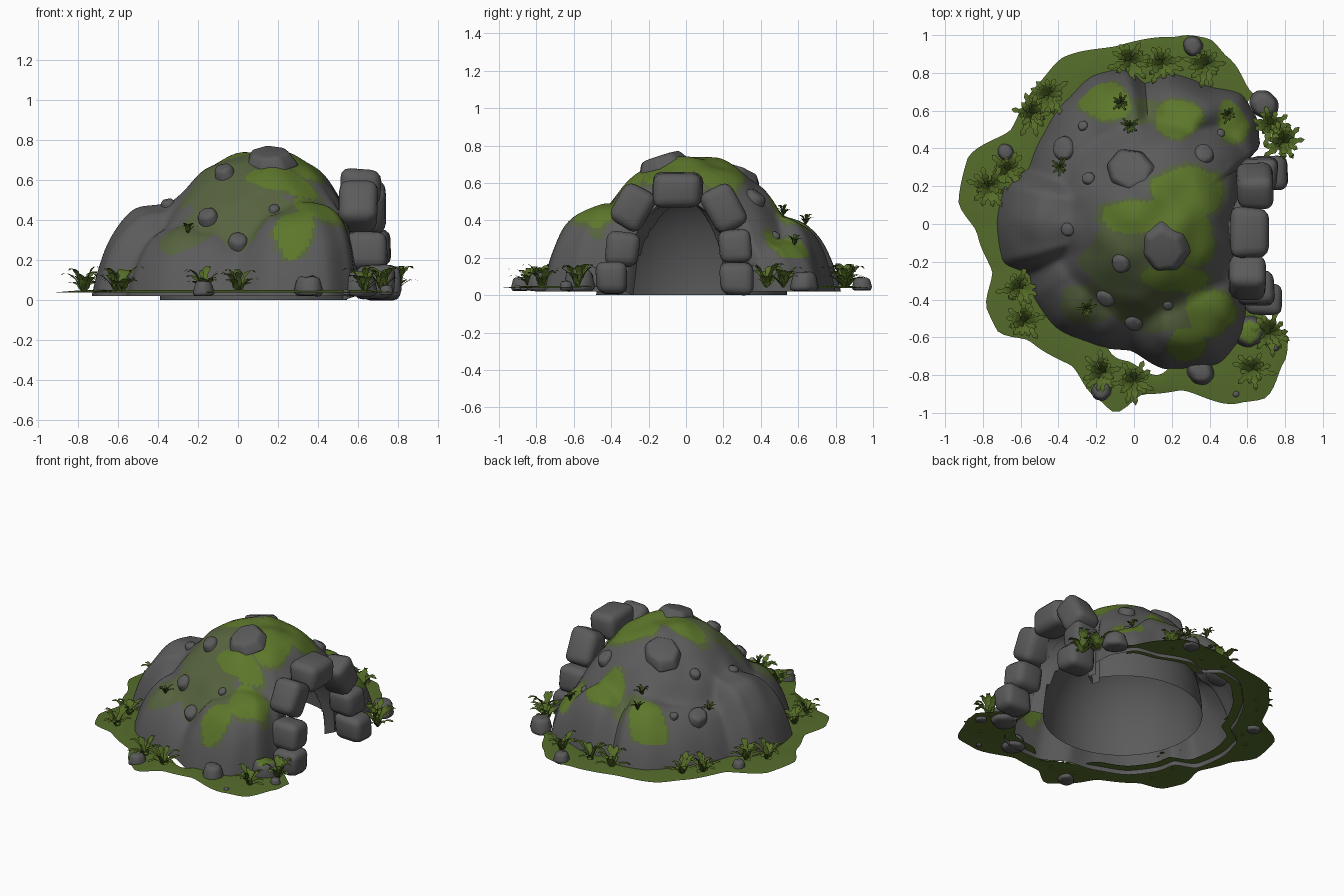
import bpy, bmesh, math, random
from mathutils import Vector, Matrix, noise
from mathutils.bvhtree import BVHTree

random.seed(4)
if "Cube" in bpy.data.objects:
    bpy.data.objects.remove(bpy.data.objects["Cube"])


def material(name, color):
    mat = bpy.data.materials.new(name)
    mat.use_nodes = True
    mat.diffuse_color = (*color, 1)
    mat.node_tree.nodes["Principled BSDF"].inputs["Base Color"].default_value = (*color, 1)
    return mat


STONE = material("stone grey", (.105, .105, .105))
MOSS = material("moss green", (.11, .185, .024))
FADED = material("faded moss", (.095, .125, .05))
GROUND = material("ground green", (.09, .15, .024))
LEAF = material("leaf green", (.09, .15, .02))
DARK_LEAF = material("dark leaf green", (.05, .08, .013))

CENTRE = Vector((.12, .03, 0))
smooth_parts = []


def finish(name, bm, *mats, smooth=True):
    """Turn a bmesh into a named object with its materials."""
    mesh = bpy.data.meshes.new(name)
    bm.to_mesh(mesh)
    bm.free()
    for mat in mats:
        mesh.materials.append(mat)
    obj = bpy.data.objects.new(name, mesh)
    bpy.context.collection.objects.link(obj)
    if smooth:
        smooth_parts.append(obj)


def outline(points):
    """Make a smooth function of angle from points around the centre."""
    keys = []
    for x, y, *extra in points:
        dx, dy = x - CENTRE.x, y - CENTRE.y
        keys.append((math.atan2(dy, dx) % math.tau, math.hypot(dx, dy), *extra))
    keys.sort()
    first, last = keys[0], keys[-1]
    keys = [(last[0] - math.tau, *last[1:])] + keys + [(first[0] + math.tau, *first[1:])]

    def at(angle):
        angle %= math.tau
        for a, b in zip(keys, keys[1:]):
            if a[0] <= angle <= b[0]:
                u = (angle - a[0]) / (b[0] - a[0])
                u = u * .4 + u * u * (3 - 2 * u) * .6
                return [p + (q - p) * u for p, q in zip(a[1:], b[1:])]
    return at


# Mound footprint: x, y and shoulder height
mound = outline([
    (.56, -.25, .5), (.6, -.42, .45), (.56, -.62, .48), (.45, -.74, .48), (.18, -.77, .44),
    (-.02, -.67, .3), (-.22, -.64, .36), (-.42, -.55, .39), (-.53, -.4, .37), (-.56, -.27, .36),
    (-.7, -.2, .45), (-.73, 0, .49), (-.69, .2, .48), (-.56, .3, .38), (-.5, .45, .38),
    (-.36, .66, .4), (-.22, .79, .42), (-.05, .83, .42), (.06, .75, .36), (.2, .8, .42),
    (.4, .73, .43), (.57, .69, .31), (.64, .58, .3), (.67, .42, .3), (.57, .3, .45), (.55, 0, .5)])

# Outer edge of the ground
lawn = outline([
    (.62, .7), (.5, .88), (.4, .98), (.3, 1), (.2, .99), (-.1, .94), (-.38, .88), (-.5, .75),
    (-.65, .5), (-.88, .35), (-.93, .12), (-.83, -.05), (-.75, -.25), (-.78, -.45), (-.72, -.57),
    (-.55, -.62), (-.33, -.75), (-.2, -.92), (-.1, -1), (.05, -.9), (.25, -.88), (.55, -.95),
    (.7, -.92), (.8, -.72), (.82, -.6)])

# Moss patches: x, y and half sizes
PATCHES = [(.28, .17, .19, .14), (.08, .04, .27, .09), (.33, -.08, .1, .14), (.22, -.29, .17, .07),
           (-.15, .65, .13, .1), (.23, .56, .12, .1), (.53, .55, .08, .12), (.4, -.47, .13, .12),
           (.28, -.64, .1, .09)]
FADES = [(0, -.22, .26, .28), (.1, -.47, .2, .12), (.04, .6, .12, .07), (-.25, -.42, .15, .11)]


def patch_distance(p, patches):
    wobble = .22 * noise.noise(Vector((p.x, p.y, 0)) * 8)
    return min(math.hypot((p.x - x) / a, (p.y - y) / b) for x, y, a, b in patches) + wobble


def polar(angle, radius, z=0):
    return CENTRE + Vector((math.cos(angle) * radius, math.sin(angle) * radius, z))


def arch_height(angle):
    """Height of the doorway on the +x side."""
    rim = polar(angle, mound(angle)[0])
    across = abs(rim.y + .04) / .28
    return .5 * (1 - across ** 2.6) ** .5 if rim.x > .4 and across < 1 else 0


def outer_point(angle, t):
    radius, shoulder = mound(angle)
    s = 1 - (1 - t) ** 2
    crown = .73 - 1.6 * max(0, s * radius - .08) ** 1.9
    blend = .04
    mix = max(0, blend - abs(crown - shoulder)) / blend
    facing = max(0, math.cos(angle))
    slope = .95 - .45 * facing ** 2
    z = max(crown, shoulder) + mix * mix * blend * .25 - .02
    z = .02 + z * max(0, 1 - s ** (8 + 4 * facing)) ** slope
    p = polar(angle, s * radius, z)
    p.z += .025 * noise.noise(p * 6) * (1 - s ** 6)
    p.z = max(p.z, arch_height(angle))
    return p


def cave_point(angle, t):
    z = .6 * (1 - t ** 2.5) ** .5
    return polar(angle, t * min(mound(angle)[0] * .87, .51), max(z, arch_height(angle)))


# Hollow rock mound with a cave inside, joined only around the doorway
COLS, ROWS, CAVE_ROWS = 220, 64, 20
layers = [(outer_point, r / ROWS) for r in range(ROWS + 1)]
layers += [(cave_point, math.sin(math.pi / 2 * r / CAVE_ROWS)) for r in range(CAVE_ROWS, -1, -1)]
angles = [math.tau * c / COLS for c in range(COLS)]
bm = bmesh.new()
rings = [[bm.verts.new(point(angle, t)) for angle in angles] for point, t in layers]
for k, (a, b) in enumerate(zip(rings, rings[1:])):
    for c in range(COLS):
        n = (c + 1) % COLS
        if k == ROWS and not arch_height(angles[c]) + arch_height(angles[n]):
            continue
        face = bm.faces.new((a[c], b[c], b[n], a[n]))
        mid = face.calc_center_median()
        if k < ROWS and mid.z > .2:
            near = patch_distance(mid, PATCHES)
            if near < 1:
                face.material_index = 1
            elif near < 1.15 or patch_distance(mid, FADES) < 1:
                face.material_index = 2
bmesh.ops.remove_doubles(bm, verts=bm.verts[:], dist=.0003)
surface = BVHTree.FromBMesh(bm)
finish("rock_mound", bm, STONE, MOSS, FADED)


def on_mound(x, y):
    hit, normal, _, _ = surface.ray_cast(Vector((x, y, 2)), Vector((0, 0, -1)))
    return hit, normal


# Ground ring around the mound, open at the doorway
bm = bmesh.new()
previous = None
STEPS = 140
for i in range(STEPS + 1):
    angle = math.radians(52 + 266 * i / STEPS)
    inner = mound(angle)[0] * (.91 + .17 * math.exp(-((angle - 4.57) / .24) ** 4))
    outer = max(lawn(angle)[0], inner + .01)
    row = [bm.verts.new(polar(angle, r, z))
           for r, z in ((inner, .045), ((inner + outer) / 2, .05), (outer, .038))]
    if previous:
        for j in range(2):
            bm.faces.new((previous[j], previous[j + 1], row[j + 1], row[j]))
    previous = row
finish("ground", bm, GROUND)


def stone(name, place, size, turn, sides=4, mossy=False):
    """Rounded, slightly irregular stone, with moss on top if wanted."""
    bm = bmesh.new()
    if sides == 4:
        bmesh.ops.create_cube(bm, size=1)
    else:
        bmesh.ops.create_cone(bm, cap_ends=True, segments=sides, radius1=.5, radius2=.36, depth=1)
    for v in bm.verts:
        v.co = Vector(c * s * random.uniform(.88, 1.1) for c, s in zip(v.co, size))
    bmesh.ops.bevel(bm, geom=bm.edges[:], offset=min(size) * .27, segments=3, profile=.5,
                    affect='EDGES', clamp_overlap=True)
    bm.transform(Matrix.Translation(place) @ turn)
    bm.normal_update()
    for face in bm.faces:
        face.material_index = int(mossy and face.normal.z > .75)
    finish(name, bm, STONE, MOSS)


# Doorway stones: position, width, height, lean
ARCH = [(.68, -.4, .09, .17, .17, 0), (.64, -.34, .25, .18, .19, -.1), (.6, -.28, .47, .19, .24, -.5),
        (.61, -.045, .56, .26, .19, 0), (.64, .2, .46, .19, .25, .5), (.66, .265, .26, .17, .18, .1),
        (.71, .27, .09, .17, .18, 0)]
for i, (x, y, z, w, h, lean) in enumerate(ARCH):
    stone(f"arch_stone_{i + 1}", (x, y, z), (.2, w, h), Matrix.Rotation(lean, 4, 'X'))

# Boulders set into the mound: x, y, radius
SET_IN = [(-.02, .29, .14), (.16, -.14, .14), (-.37, .4, .08), (-.24, .24, .045), (-.35, -.03, .045),
          (-.07, -.21, .065), (-.15, -.39, .065), (0, -.52, .065), (.18, -.43, .035), (.37, .37, .07),
          (.46, .48, .03), (-.27, .52, .035)]
for i, (x, y, r) in enumerate(SET_IN):
    place, normal = on_mound(x, y)
    tilt = Vector((0, 0, 1)).rotation_difference((normal + Vector((0, 0, .5))).normalized())
    turn = tilt.to_matrix().to_4x4() @ Matrix.Rotation(random.random() * 6, 4, 'Z')
    depth = min(1.2 * r, .075)
    stone(f"mound_boulder_{i + 1}", place - normal * r * .1, (2.2 * r, 2 * r, depth), turn, 7)

# Loose boulders on the ground
LOOSE = [(-.68, .38, .05), (.31, .94, .06), (.69, .63, .085), (-.17, -.88, .06), (.35, -.78, .08),
         (.74, -.64, .04), (.54, -.9, .02), (.61, -.57, .1)]
for i, (x, y, r) in enumerate(LOOSE):
    turn = Matrix.Rotation(random.random() * 6, 4, 'Z')
    stone(f"ground_boulder_{i + 1}", (x, y, .03 + .5 * r), (2.2 * r, 2 * r, 1.2 * r), turn, 7, r > .09)


def clump(bm, base, scale, blades):
    """Arching leaves with serrated edges."""
    for b in range(blades):
        angle = math.tau * (b + random.random() * .7) / blades
        out = Vector((math.cos(angle), math.sin(angle), 0))
        side = Vector((-out.y, out.x, 0))
        reach = scale * random.uniform(.5, 1)
        height = scale * random.uniform(.5, 1.4)
        widths = (.3, 1, .55, 1, .5, .7, .05)
        last = None
        for k, w in enumerate(widths):
            u = k / (len(widths) - 1)
            p = base + out * reach * u + Vector((0, 0, height * (1.9 * u - 1.25 * u * u)))
            pair = [bm.verts.new(p + side * w * scale * s) for s in (.16, -.16)]
            if last:
                bm.faces.new((last[0], last[1], pair[1], pair[0]))
            last = pair


# Leafy plants around the mound
bm = bmesh.new()
for x, y in [(-.02, .86), (.15, .85), (.38, .84), (-.45, .68), (-.54, .58), (-.77, .19), (-.67, .28),
             (-.61, -.34), (-.58, -.52), (-.17, -.79), (0, -.83), (.63, -.77), (.72, -.58),
             (.79, .43), (.73, .52)]:
    clump(bm, Vector((x, y, .04)), .13, 12)
finish("leafy_plants", bm, LEAF, smooth=False)

# Small dark tufts on the mound
bm = bmesh.new()
for x, y in [(-.07, .64), (-.02, .52), (-.39, .3), (-.25, -.45), (.5, .58)]:
    clump(bm, on_mound(x, y)[0], .06, 9)
finish("mound_tufts", bm, DARK_LEAF, smooth=False)

# Smooth shading with sharp creases kept
bpy.ops.object.select_all(action='DESELECT')
for obj in smooth_parts:
    obj.select_set(True)
bpy.context.view_layer.objects.active = smooth_parts[0]
bpy.ops.object.shade_smooth_by_angle(angle=math.radians(42))
